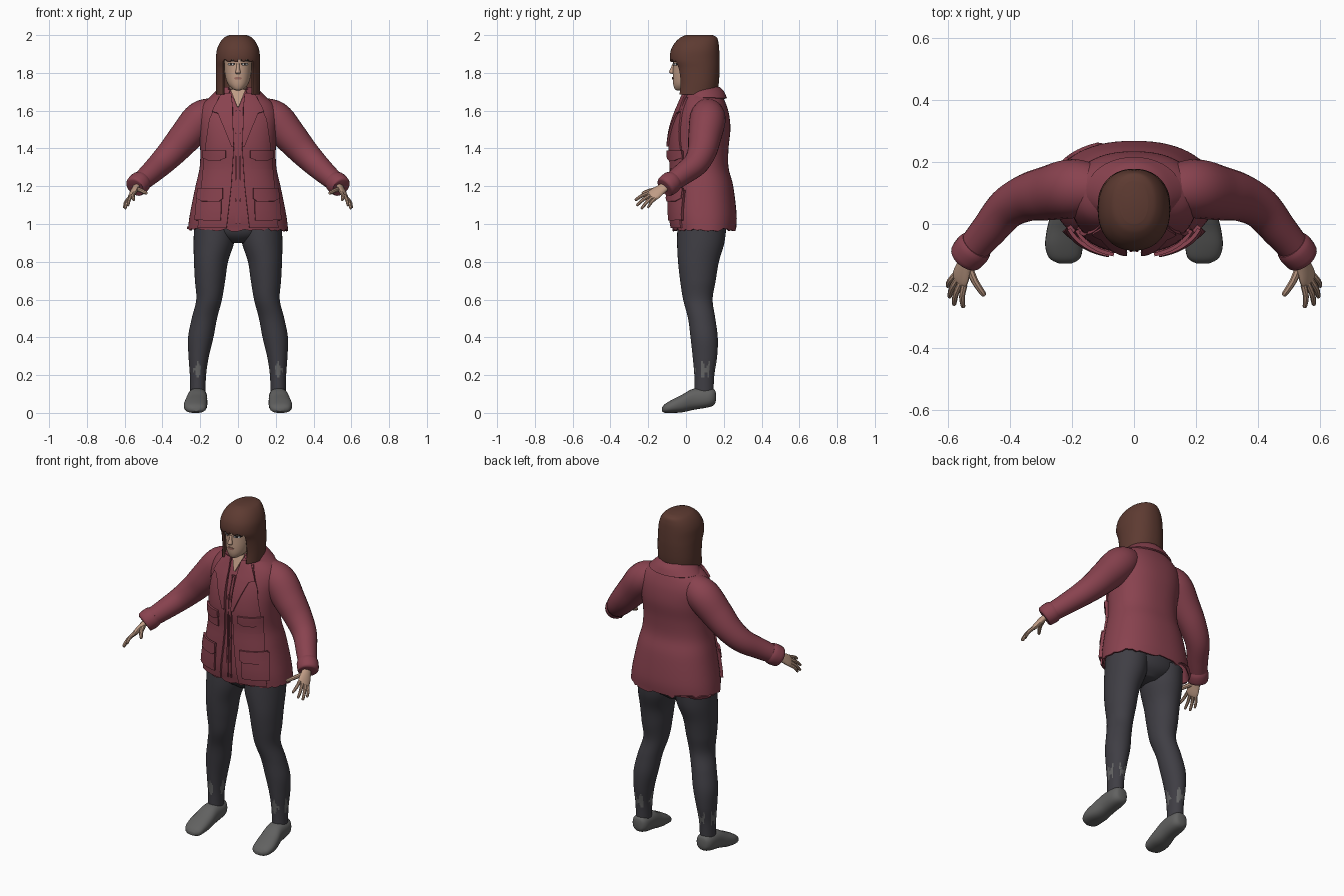
import bpy, bmesh, math, random
from mathutils import Vector

random.seed(4)
cube = bpy.data.objects.get("Cube")
if cube:
    bpy.data.objects.remove(cube)
parts = []


def material(name, *rgb):
    m = bpy.data.materials.new(name)
    m.use_nodes = True
    m.diffuse_color = (*rgb, 1)
    bsdf = next(nd for nd in m.node_tree.nodes if nd.type == 'BSDF_PRINCIPLED')
    bsdf.inputs["Base Color"].default_value = (*rgb, 1)
    return m


MAROON = material("maroon cloth", .25, .055, .078)
PANTS = material("charcoal cloth", .05, .048, .058)
SHOE = material("shoe grey", .12, .12, .118)
SOCK = material("sock grey", .13, .13, .13)
HAIR = material("brown hair", .11, .043, .031)
SKIN = material("skin", .52, .33, .235)
LIPS = material("lip", .33, .15, .12)
DARK = material("eye dark", .02, .016, .016)
WHITE = material("eye white", .65, .65, .65)
X, Y, Z = Vector((1, 0, 0)), Vector((0, 1, 0)), Vector((0, 0, 1))


def smooth(rows, k):
    """Catmull-Rom interpolation of rows of numbers."""
    out, last = [], len(rows) - 1
    for i in range(last):
        p, q, r, s = (rows[min(max(j, 0), last)] for j in range(i - 1, i + 3))
        for step in range(k):
            t = step / k
            out.append([b + t / 2 * (c - a + t * (2 * a - 5 * b + 4 * c - d + t * (3 * (b - c) + d - a)))
                        for a, b, c, d in zip(p, q, r, s)])
    return out + [list(rows[-1])]


def band(z, half_width, front, back):
    return (0, (front + back) / 2, z, half_width, (back - front) / 2)


def finish(name, bm, mat, mirror=False, thick=0, offset=0):
    me = bpy.data.meshes.new(name)
    bm.to_mesh(me)
    bm.free()
    me.materials.append(mat)
    ob = bpy.data.objects.new(name, me)
    bpy.context.collection.objects.link(ob)
    if thick:
        mod = ob.modifiers.new("thickness", 'SOLIDIFY')
        mod.thickness, mod.offset = thick, offset
    if mirror:
        ob.modifiers.new("mirror", 'MIRROR').use_mirror_merge = False
    parts.append(ob)
    return ob


def loft(name, rows, mat, ref=Y, axis=None, n=24, e=2, k=5, caps=(True, True), drop=None, shift=None, **kw):
    """Skin of superellipse rings (x, y, z, radius a, radius b)."""
    rows = smooth(rows, k)
    centres = [Vector(r[:3]) for r in rows]
    bm = bmesh.new()
    rings = []
    for i, r in enumerate(rows):
        t = axis or (centres[min(i + 1, len(rows) - 1)] - centres[max(i - 1, 0)]).normalized()
        a = ref.cross(t).normalized()
        b = t.cross(a)
        ring = []
        for j in range(n):
            c, s = math.cos(math.tau * j / n), math.sin(math.tau * j / n)
            u = math.copysign(abs(c) ** (2 / e), c) * r[3]
            v = math.copysign(abs(s) ** (2 / e), s) * r[4]
            ring.append(bm.verts.new(centres[i] + a * u + b * v))
        rings.append(ring)
    for low, high in zip(rings, rings[1:]):
        for j in range(n):
            bm.faces.new((low[j - 1], low[j], high[j], high[j - 1]))
    for ring, cap in zip((rings[0], rings[-1]), caps):
        if cap:
            bm.faces.new(ring)
    if shift:
        for v in rings[0]:
            v.co.z += shift(v.co)
    bmesh.ops.recalc_face_normals(bm, faces=bm.faces[:])
    if drop:
        gone = [f for f in bm.faces if drop(f.calc_center_median())]
        bmesh.ops.delete(bm, geom=gone, context='FACES')
    return finish(name, bm, mat, **kw)


def front_y(rows, e, x, z):
    """Depth of the front of an upright loft at x, z."""
    for p, q in zip(rows, rows[1:]):
        if p[2] <= z <= q[2]:
            t = (z - p[2]) / (q[2] - p[2])
            _, cy, _, a, b = (m + t * (n - m) for m, n in zip(p, q))
            return cy - b * (1 - min(abs(x) / a, .97) ** e) ** (1 / e)
    return rows[-1][1] - rows[-1][4]


def patch(name, body, e, spans, mat, thick=.008, lift=.003, mirror=True, nx=10, k=5):
    """Plate lying on the front of a body; spans are (z, x from, x to)."""
    surface, bm, grid = smooth(body, 5), bmesh.new(), []
    for i, (p, q) in enumerate(zip(spans, spans[1:])):
        for step in range(k + (i == len(spans) - 2)):
            z, x0, x1 = (m + step / k * (n - m) for m, n in zip(p, q))
            xs = [x0 + (x1 - x0) * j / nx for j in range(nx + 1)]
            grid.append([bm.verts.new((x, front_y(surface, e, x, z) - lift, z)) for x in xs])
    for up, down in zip(grid, grid[1:]):
        for j in range(nx):
            bm.faces.new((up[j], down[j], down[j + 1], up[j + 1]))
    return finish(name, bm, mat, mirror, thick)


# Jacket body with ragged open hem
TORSO = [band(*r) for r in (
    (.97, .265, -.07, .265), (1.05, .255, -.082, .268), (1.2, .225, -.08, .25),
    (1.3, .203, -.075, .225), (1.4, .2, -.082, .225), (1.5, .207, -.07, .235),
    (1.58, .21, -.045, .228), (1.64, .185, -.02, .21), (1.69, .12, 0, .185), (1.715, .085, .01, .16))]
loft("jacket_body", TORSO, MAROON, axis=Z, n=64, e=2.3, caps=(False, True), thick=.01, offset=-1,
     shift=lambda c: random.uniform(-.01, .008) + (.02 if c.x < -.1 and c.y > .1 else 0))

# Jacket details
patch("jacket_front_panel", TORSO, 2.3, [(1.67, .04, .1), (1.55, .03, .15), (1.4, .022, .17),
      (1.2, .035, .19), (.98, .06, .21)], MAROON, .014, .005)
patch("lapel", TORSO, 2.3, [(1.69, .035, .085), (1.62, .028, .125), (1.595, .028, .135),
      (1.585, .028, .105), (1.41, .022, .035)], MAROON, .012, .017)
patch("chest_pocket", TORSO, 2.3, [(1.385, .07, .18), (1.29, .07, .18)], MAROON, .014, .011)
patch("chest_flap", TORSO, 2.3, [(1.39, .065, .185), (1.35, .065, .185), (1.335, .1, .15)], MAROON, .012, .022)
patch("hip_pocket", TORSO, 2.3, [(1.18, .085, .21), (1.02, .09, .225)], MAROON, .018, .013)
patch("hip_flap", TORSO, 2.3, [(1.19, .08, .21), (1.135, .08, .215), (1.12, .1, .19)], MAROON, .012, .026)
patch("placket_seam", TORSO, 2.3, [(1.6, .004, .012), (1.0, .006, .014)], MAROON, .008, .004)
patch("neck_opening", TORSO, 2.3, [(1.71, -.04, .04), (1.62, -.004, .004)], SKIN, .008, .004, False)
loft("collar", [band(1.665, .15, 0, .212), band(1.7, .115, -.005, .196), band(1.722, .09, 0, .175)],
     MAROON, axis=Z, n=48, caps=(False, False), thick=.01,
     drop=lambda c: abs(c.x) < .045 and c.y < .05)

# Sleeves and cuffs
loft("sleeve", [(x, y, z, r, r) for x, y, z, r in (
    (.1, .11, 1.6, .07), (.19, .115, 1.56, .095), (.275, .1, 1.465, .088), (.345, .085, 1.385, .077),
    (.41, .05, 1.318, .067), (.47, -.02, 1.262, .058), (.53, -.09, 1.21, .05))], MAROON, mirror=True)
loft("cuff", [(.508, -.066, 1.23, .054, .054), (.52, -.08, 1.219, .06, .06), (.543, -.107, 1.198, .057, .057),
     (.547, -.112, 1.194, .045, .045)], MAROON, k=3, mirror=True)

# Hands: palm, four fingers, thumb
knuckle, across = Vector((.563, -.18, 1.15)), Vector((.54, .65, -.54))
palm_normal = Vector((-.8, .15, -.6))
loft("palm", [(.528, -.09, 1.212, .024, .018), (.545, -.13, 1.185, .03, .017), (.558, -.165, 1.16, .037, .015),
     (.565, -.185, 1.146, .034, .011), (.567, -.19, 1.142, .02, .004)], SKIN, palm_normal, n=16, mirror=True)


def finger(name, base, tip, r):
    base, tip = Vector(base), Vector(tip)
    mid = base.lerp(tip, .5) - palm_normal * .007
    near = tip + (mid - tip) * .12
    loft(name, [(*base, r, r), (*mid, r * .9, r * .9), (*near, r * .7, r * .7), (*tip, r * .15, r * .15)],
         SKIN, palm_normal, n=8, k=3, mirror=True)


tips = {"index": (.552, -.27, 1.125), "middle": (.582, -.262, 1.097),
        "ring": (.597, -.237, 1.08), "little": (.603, -.203, 1.085)}
for i, (label, tip) in enumerate(tips.items()):
    finger(label + "_finger", knuckle + across * (i - 1.5) * .018, tip, .0105 - .001 * (i == 3))
finger("thumb", (.535, -.135, 1.185), (.483, -.232, 1.162), .013)

# Trousers: hips, legs and ragged ankle patches
loft("hips", [(0, .085, .9, .06, .07), (0, .085, .94, .17, .115), (0, .085, 1.0, .225, .13), (0, .085, 1.12, .18, .12)],
     PANTS, axis=Z, n=32)
legs = loft("legs", [
    (.213, .095, .1, .041, .05), (.212, .097, .2, .043, .053), (.208, .1, .3, .054, .065),
    (.197, .096, .4, .067, .072), (.178, .083, .5, .067, .072), (.153, .063, .6, .068, .078),
    (.148, .063, .7, .08, .094), (.143, .066, .8, .09, .108), (.128, .078, .9, .107, .125),
    (.12, .085, 1.0, .112, .13)], PANTS, axis=Z, n=40, k=8, mirror=True)
legs.data.materials.append(SOCK)
for f in legs.data.polygons:
    c = f.center
    angle = math.atan2(c.y - .097, c.x - .212)
    wave = .02 * math.sin(angle * 9)
    if .2 + wave < c.z < .255 - wave and math.sin(angle * 4 + 1) > -.2:
        f.material_index = 1

# Shoes
loft("shoes", [(.213, .158, .085, .015, .02), (.213, .15, .084, .036, .04), (.214, .12, .08, .05, .05),
     (.216, .04, .072, .053, .056), (.222, -.02, .05, .06, .047), (.226, -.07, .036, .061, .036),
     (.224, -.11, .024, .05, .024), (.222, -.128, .018, .02, .01)], SHOE, Z, -Y, e=2.4, mirror=True)

# Head and neck
loft("neck", [band(1.6, .052, .005, .13), band(1.78, .047, -.01, .12)], SKIN, axis=Z)
HEAD = [band(*r) for r in (
    (1.708, .012, -.05, -.02), (1.715, .03, -.06, .02), (1.74, .053, -.068, .07), (1.78, .067, -.07, .11),
    (1.84, .075, -.068, .14), (1.9, .078, -.066, .15), (1.95, .06, -.04, .13))]
loft("head", HEAD, SKIN, axis=Z, n=32, e=2.2)
loft("nose", [(0, -.066, 1.85, .007, .005), (0, -.071, 1.825, .009, .01), (0, -.075, 1.803, .014, .014),
     (0, -.068, 1.793, .008, .004)], SKIN, axis=Z, n=12)
patch("eye", HEAD, 2.2, [(1.853, .02, .05), (1.846, .016, .054), (1.839, .022, .048)], DARK, .004, .001)
for side, x in (("inner", .022), ("outer", .04)):
    patch(side + "_eye_white", HEAD, 2.2, [(1.85, x, x + .008), (1.842, x, x + .008)], WHITE, .004, .003, nx=3)
patch("brow", HEAD, 2.2, [(1.867, .014, .058), (1.86, .014, .06)], DARK, .004, .001)
patch("lips", HEAD, 2.2, [(1.778, -.012, .012), (1.772, -.022, .022), (1.764, -.012, .012)], LIPS, .005, .001, False)

# Bobbed hair with a fringe
HAIR_ROWS = [band(*r) for r in (
    (1.685, .115, -.06, .165), (1.75, .117, -.055, .174), (1.82, .117, -.065, .178), (1.87, .117, -.085, .178),
    (1.92, .112, -.08, .176), (1.96, .096, -.058, .172), (1.988, .072, -.028, .163), (2.0, .045, 0, .14))]
loft("hair", HAIR_ROWS, HAIR, axis=Z, n=96, e=2.2, k=8, caps=(False, True), thick=.012, offset=-1,
     drop=lambda c: c.y < .03 and abs(c.x) < .078 and c.z < 1.864 + .006 * math.sin(c.x * 160))

# Apply modifiers and shade
bpy.ops.object.select_all(action='DESELECT')
for ob in parts:
    ob.select_set(True)
bpy.context.view_layer.objects.active = parts[0]
bpy.ops.object.convert(target='MESH')
bpy.ops.object.shade_smooth_by_angle(angle=math.radians(40))
